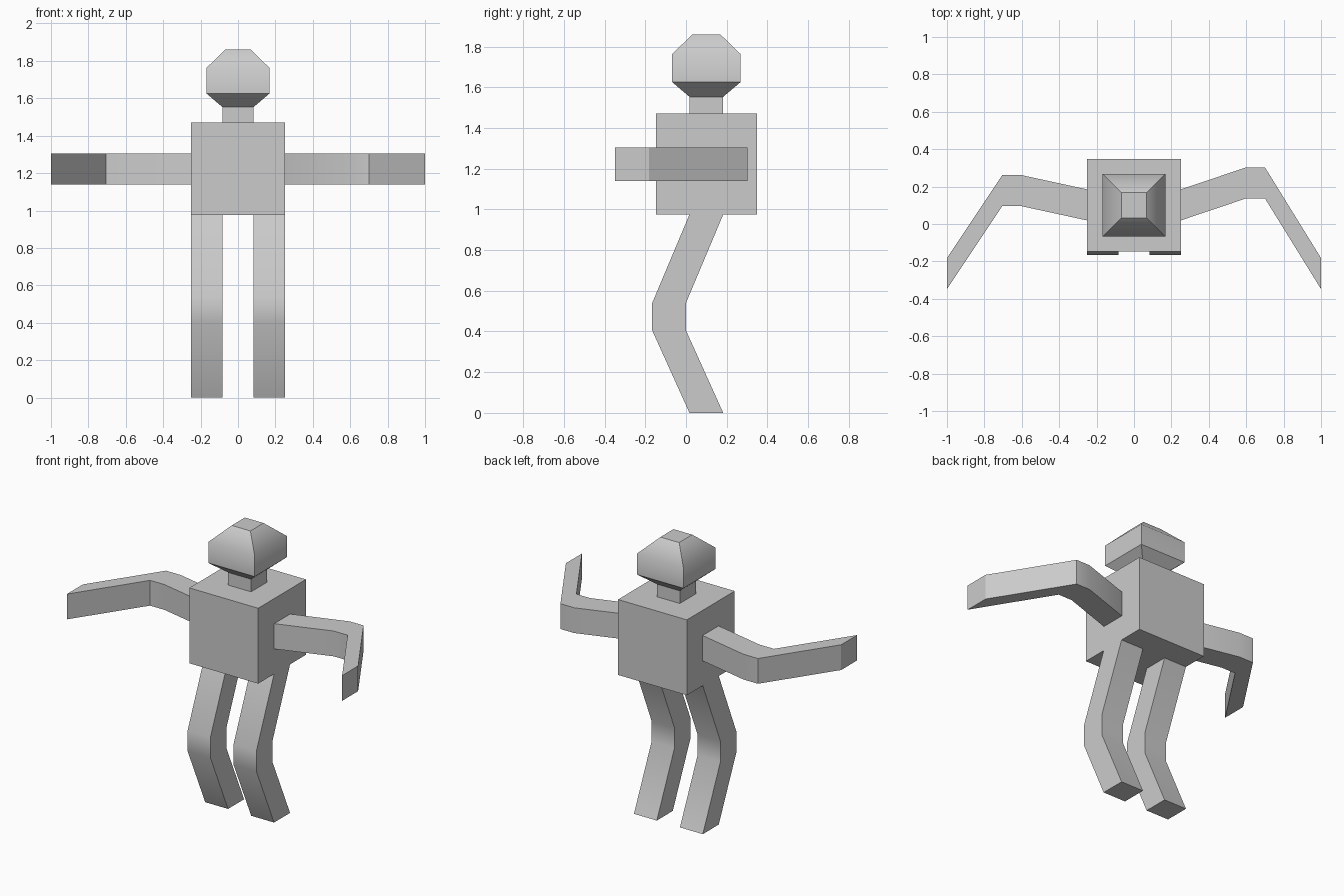
import bpy, bmesh
from math import radians

if "Cube" in bpy.data.objects:
    bpy.data.objects.remove(bpy.data.objects["Cube"])


def loft(name, rings, caps=(True, True), angle=30):
    """Skin a row of four-cornered cross-sections; cap edges stay crisp."""
    bm = bmesh.new()
    rows = [[bm.verts.new(p) for p in ring] for ring in rings]
    for a, b in zip(rows, rows[1:]):
        for i in range(4):
            j = (i + 1) % 4
            bm.faces.new((a[i], a[j], b[j], b[i]))
    for row, closed in zip((rows[0], rows[-1]), caps):
        if closed:
            for e in bm.faces.new(row).edges:
                e.smooth = False
    bmesh.ops.recalc_face_normals(bm, faces=bm.faces[:])
    mesh = bpy.data.meshes.new(name)
    bm.to_mesh(mesh)
    bm.free()
    ob = bpy.data.objects.new(name, mesh)
    bpy.context.collection.objects.link(ob)
    bpy.ops.object.select_all(action='DESELECT')
    ob.select_set(True)
    bpy.context.view_layer.objects.active = ob
    bpy.ops.object.shade_smooth_by_angle(angle=radians(angle), keep_sharp_edges=True)
    return ob


def level(x, y, z, hx, hy):
    """Horizontal rectangle centred on x, y."""
    return [(x + sx * hx, y + sy * hy, z)
            for sx, sy in ((-1, -1), (1, -1), (1, 1), (-1, 1))]


def upright(x, y, z, h):
    """Square facing sideways, centred on y, z."""
    return [(x, y + sy * h, z + sz * h)
            for sy, sz in ((-1, -1), (1, -1), (1, 1), (-1, 1))]


R = 0.083     # half thickness of limbs and neck
CY = 0.1      # depth of the body's centre line

# Body block
loft("torso", [level(0, CY, z, 0.25, 0.248) for z in (0.975, 1.47)])

# Neck and faceted head
loft("neck", [level(0, CY, z, R, R) for z in (1.47, 1.553)], caps=(False, False))
loft("head", [level(0, CY, z, h, h) for z, h in
              ((1.553, R), (1.625, 0.168), (1.763, 0.168), (1.86, 0.068))], angle=47)

# Bent legs, one each side
leg_path = ((CY, 0.975), (-0.083, 0.54), (-0.083, 0.405), (CY, 0.0))
for side, s in (("left", -1), ("right", 1)):
    loft(side + "_leg", [level(s * 0.167, y, z, R, R) for y, z in leg_path],
         caps=(False, True))

# Arms, each with its own bend
arms = {"left_arm": ((-0.25, 0.102), (-0.6, 0.178), (-0.705, 0.178), (-1.0, -0.265)),
        "right_arm": ((0.25, 0.102), (0.6, 0.22), (0.7, 0.22), (1.0, -0.265))}
for name, path in arms.items():
    loft(name, [upright(x, y, 1.222, R) for x, y in path], caps=(False, True))
